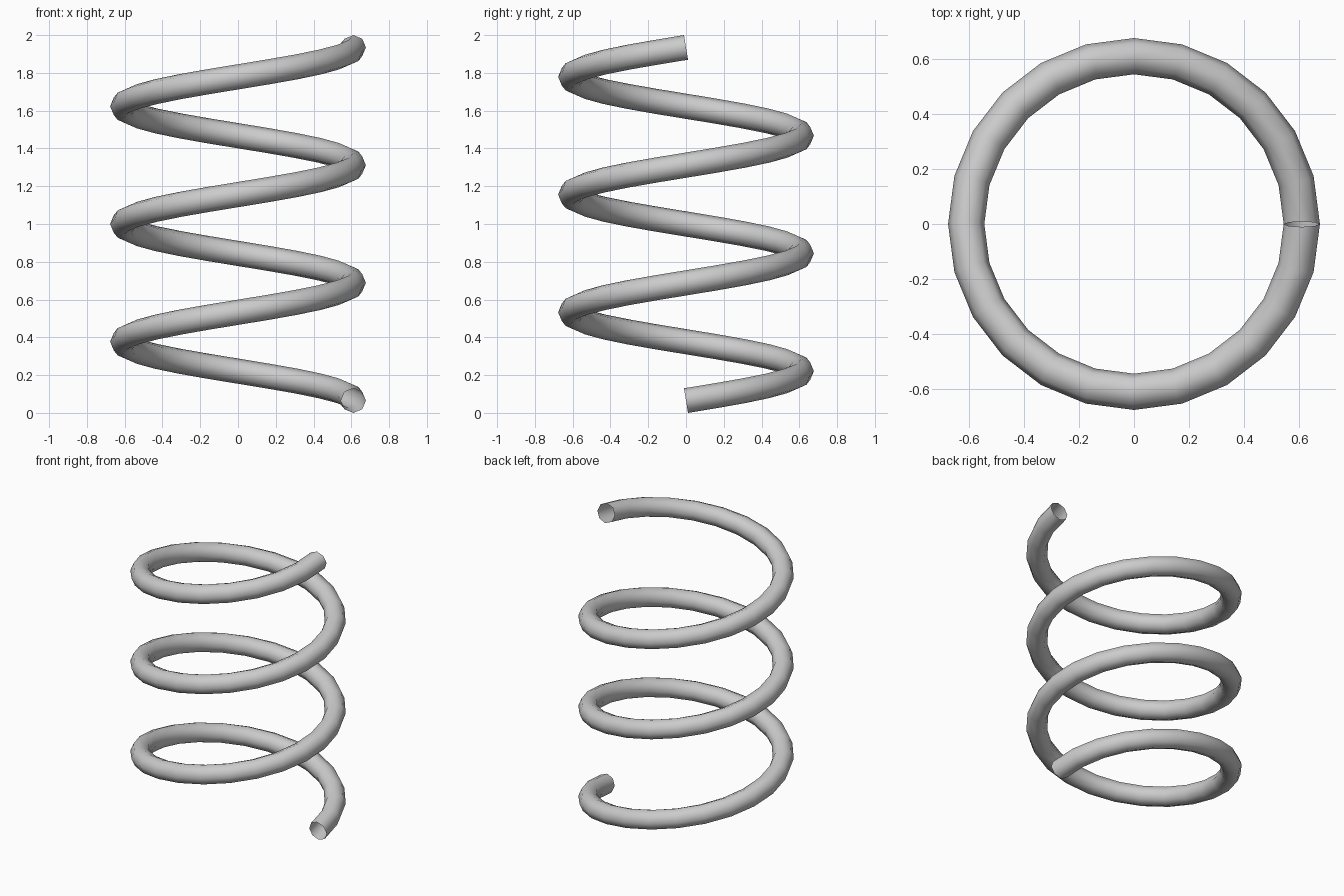
import bpy, bmesh
from math import sin, cos, tau, atan2
from mathutils import Vector

if "Cube" in bpy.data.objects:
    bpy.data.objects.remove(bpy.data.objects["Cube"])

TURNS, STEPS, SIDES = 3, 24, 8
COIL_R, WIRE_R = 0.611, 0.066
slope = atan2(0.623, tau * COIL_R)
base = WIRE_R * cos(slope)
pitch = (2 - 2 * base) / TURNS

bm = bmesh.new()


def ring(i):
    """Octagonal wire section, perpendicular to the helix."""
    a = tau * i / STEPS
    out = Vector((cos(a), sin(a), 0))
    tangent = Vector((-sin(a) * cos(slope), cos(a) * cos(slope), sin(slope)))
    up = out.cross(tangent)
    centre = out * COIL_R + Vector((0, 0, base + pitch * i / STEPS))
    return [bm.verts.new(centre + WIRE_R * (out * cos(tau * k / SIDES) + up * sin(tau * k / SIDES)))
            for k in range(SIDES)]


# Coil wire, open at both ends
rings = [ring(i) for i in range(TURNS * STEPS + 1)]
for r0, r1 in zip(rings, rings[1:]):
    for k in range(SIDES):
        n = (k + 1) % SIDES
        f = bm.faces.new((r0[k], r1[k], r1[n], r0[n]))
        f.smooth = True
bmesh.ops.recalc_face_normals(bm, faces=bm.faces[:])
# Open shell: make sure the normals face away from the wire centre
f = bm.faces[:][0]
mid = sum((v.co for v in rings[0] + rings[1]), Vector()) / (2 * SIDES)
if f.normal.dot(f.calc_center_median() - mid) < 0:
    bmesh.ops.reverse_faces(bm, faces=bm.faces[:])

mesh = bpy.data.meshes.new("coil_spring")
bm.to_mesh(mesh)
bm.free()
bpy.context.collection.objects.link(bpy.data.objects.new("coil_spring", mesh))
